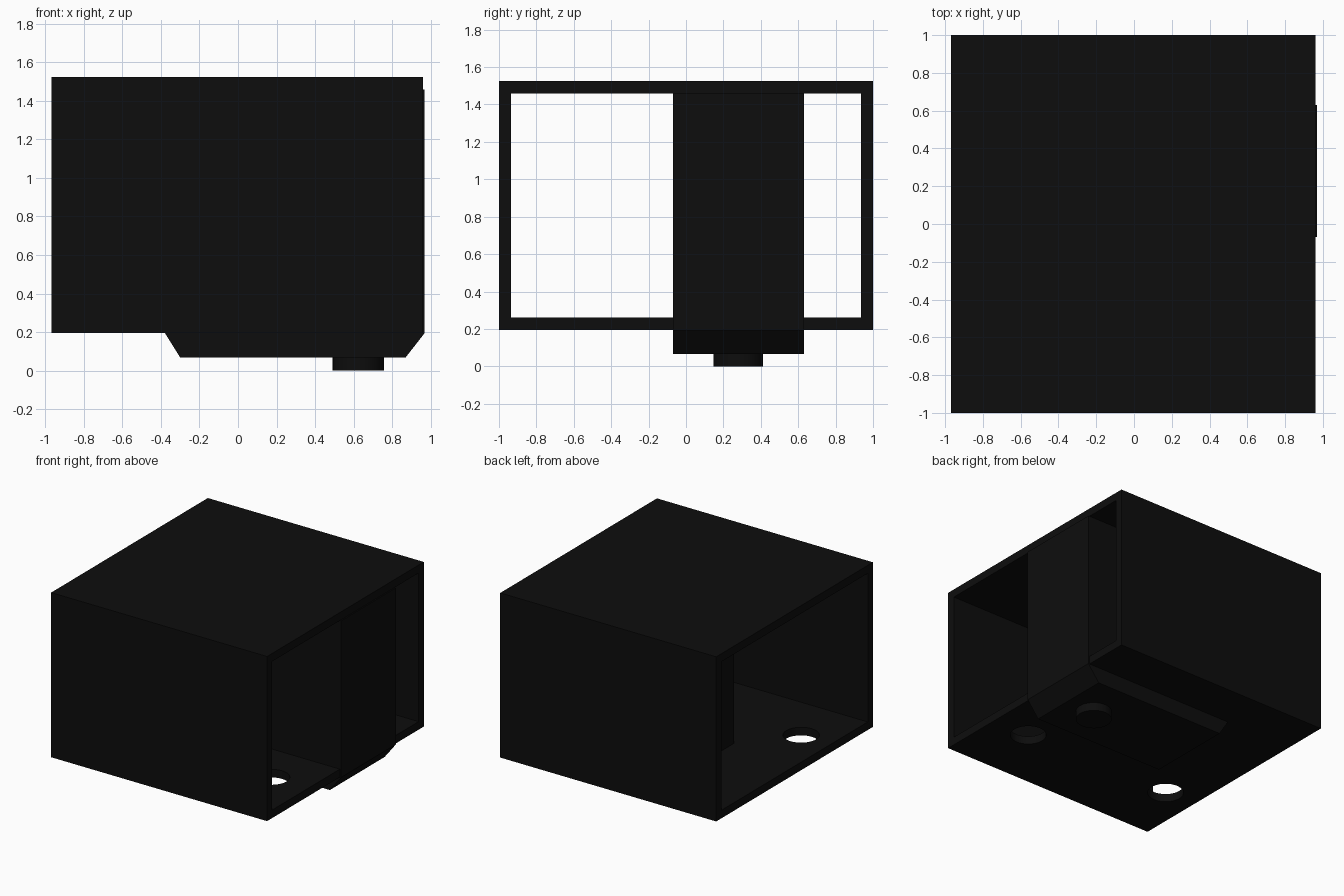
import bpy
import bmesh
from mathutils import Vector

default = bpy.data.objects.get("Cube")
if default:
    bpy.data.objects.remove(default, do_unlink=True)

black = bpy.data.materials.new("matte black")
black.use_nodes = True
COLOUR = (0.004, 0.004, 0.004, 1.0)
black.diffuse_color = COLOUR
black.node_tree.nodes["Principled BSDF"].inputs["Base Color"].default_value = COLOUR


def finish(name, bm):
    bmesh.ops.recalc_face_normals(bm, faces=bm.faces)
    mesh = bpy.data.meshes.new(name)
    bm.to_mesh(mesh)
    bm.free()
    mesh.materials.append(black)
    obj = bpy.data.objects.new(name, mesh)
    bpy.context.collection.objects.link(obj)
    return obj


def box(name, lo, hi):
    lo, hi = Vector(lo), Vector(hi)
    bm = bmesh.new()
    bmesh.ops.create_cube(bm, size=1)
    bmesh.ops.scale(bm, vec=hi - lo, verts=bm.verts)
    bmesh.ops.translate(bm, vec=(lo + hi) / 2, verts=bm.verts)
    return finish(name, bm)


def cylinder(name, x, y, z0, z1, radius=0.133):
    bm = bmesh.new()
    bmesh.ops.create_cone(bm, cap_ends=True, segments=48, radius1=radius,
                          radius2=radius, depth=z1 - z0)
    bmesh.ops.translate(bm, vec=(x, y, (z0 + z1) / 2), verts=bm.verts)
    return finish(name, bm)


def activate(obj):
    bpy.ops.object.select_all(action='DESELECT')
    bpy.context.view_layer.objects.active = obj
    obj.select_set(True)


def cut(obj, cutter):
    cutter.hide_render = True
    mod = obj.modifiers.new("cut", 'BOOLEAN')
    mod.operation = 'DIFFERENCE'
    mod.solver = 'EXACT'
    mod.object = cutter
    activate(obj)
    bpy.ops.object.modifier_apply(modifier=mod.name)
    bpy.data.objects.remove(cutter, do_unlink=True)


# Rectangular sleeve, open at both x ends
WALL, LEFT, RIGHT, FLOOR, TOP = 0.065, 0.96, -0.97, 0.195, 1.525
sleeve = box("sleeve", (RIGHT, -1, FLOOR), (LEFT, 1, TOP))
cut(sleeve, box("sleeve_opening", (RIGHT - 0.1, -1 + WALL, FLOOR + WALL),
                (LEFT + 0.1, 1 - WALL, TOP - WALL)))

# Two round holes through the floor
for x in (0.63, -0.70):
    cut(sleeve, cylinder("floor_hole", x, -0.47, FLOOR - 0.1, FLOOR + WALL + 0.1))

# Inner block that passes through the floor, with sloped lower ends
profile = [(-0.38, TOP - WALL), (-0.38, FLOOR), (-0.30, 0.067),
           (0.87, 0.067), (0.97, FLOOR), (0.97, TOP - WALL)]
bm = bmesh.new()
face = bm.faces.new([bm.verts.new((x, -0.07, z)) for x, z in profile])
side = bmesh.ops.extrude_face_region(bm, geom=[face])["geom"]
bmesh.ops.translate(bm, vec=(0, 0.70, 0),
                    verts=[g for g in side if isinstance(g, bmesh.types.BMVert)])
finish("inner_block", bm)

# Round foot under the block
foot = cylinder("round_foot", 0.625, 0.28, 0, 0.08)

for obj in (sleeve, foot):
    activate(obj)
    bpy.ops.object.shade_smooth_by_angle()
